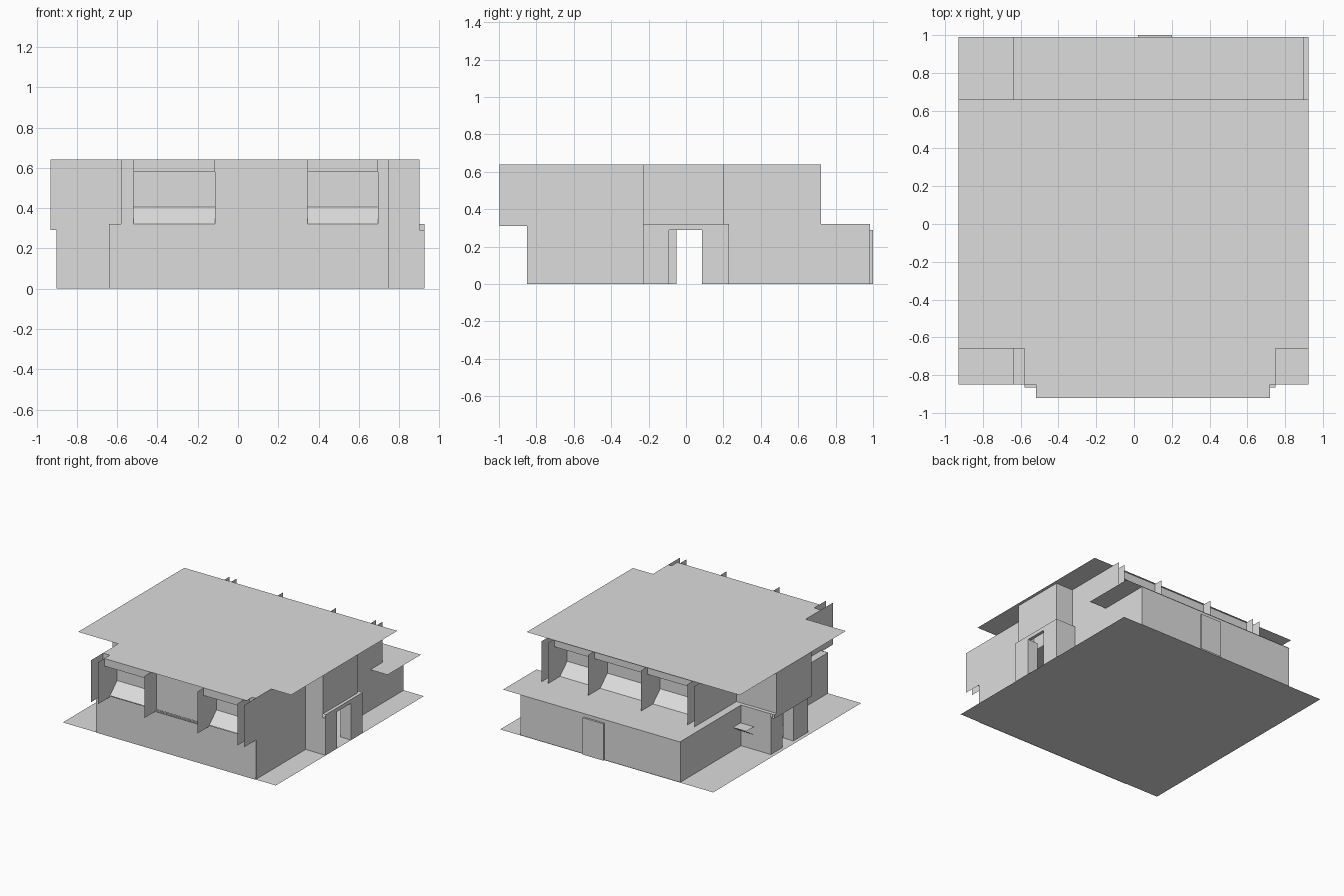
import bpy

if "Cube" in bpy.data.objects:
    bpy.data.objects.remove(bpy.data.objects["Cube"])

grey = bpy.data.materials.new("light_grey")
grey.diffuse_color = (0.72, 0.72, 0.72, 1)
grey.use_nodes = True
grey.node_tree.nodes["Principled BSDF"].inputs["Base Color"].default_value = grey.diffuse_color


def part(name, quads):
    """One object made of flat sheets."""
    verts, faces = [], []
    for q in quads:
        faces.append(tuple(range(len(verts), len(verts) + len(q))))
        verts += q
    me = bpy.data.meshes.new(name)
    me.from_pydata(verts, [], faces)
    me.materials.append(grey)
    ob = bpy.data.objects.new(name, me)
    bpy.context.collection.objects.link(ob)
    return ob


def facing(q, sign):
    return q if sign > 0 else q[::-1]


def sx(x, y0, y1, z0, z1, s=1):      # sheet facing +x or -x
    return facing([(x, y0, z0), (x, y1, z0), (x, y1, z1), (x, y0, z1)], s)


def sy(y, x0, x1, z0, z1, s=-1):     # sheet facing +y or -y
    return facing([(x0, y, z0), (x0, y, z1), (x1, y, z1), (x1, y, z0)], s)


def sz(z, x0, x1, y0, y1, s=1):      # sheet facing up or down
    return facing([(x0, y0, z), (x1, y0, z), (x1, y1, z), (x0, y1, z)], s)


L, R = -0.93, 0.925                  # plot limits in x
MID, TOP = 0.32, 0.64                # storey heights
F, B, WB = -0.85, 0.575, 0.985       # front wall, upper back wall, rear wing wall
WL, UL, WR = -0.64, -0.58, 0.75      # lower left, upper left, right walls
FINS = [-0.58, -0.52, -0.115, 0.345, 0.695, 0.75]

# ground slab and main roof
part("ground_plate", [sz(0, L, R, F, 0.99)])
part("main_roof", [sz(TOP, L, R, -0.66, 0.66)])

# ground floor walls
part("front_wall", [sy(F - 0.004, WL, WR, 0, MID)])
part("rear_wing_wall", [sy(WB, WL, WR, 0, MID, 1)])
part("right_wall", [sx(WR, F, -0.23, 0, TOP), sx(WR, 0.23, WB, 0, MID),
                    sx(WR, -0.23, B, MID, TOP)])
part("left_wall", [sx(WL, F, -0.23, 0, MID, -1), sx(WL, 0.23, WB, 0, MID, -1),
                   sx(UL, F, B, MID, TOP, -1), sz(MID, WL, UL, F, B)])

# rear wing roof with its overhang on the right
part("rear_wing_roof", [sz(MID, WL, 0.9, B, 0.99)])

# rear door plate
part("rear_door", [sy(1.0, 0.02, 0.2, 0, 0.29, 1), sz(0.29, 0.02, 0.2, WB, 1.0),
                   sx(0.02, WB, 1.0, 0, 0.29, -1), sx(0.2, WB, 1.0, 0, 0.29)])


def upper_front(name, y, d, panel):
    """Upper storey side: fins, piers, window bays and visor. d = outward direction."""
    part(name + "_fins", [sx(x, y, y + d * 0.148, 0.31, TOP) for x in FINS])
    piers = [sy(y, FINS[0], FINS[1], 0.31, TOP, d), sy(y, FINS[4], FINS[5], 0.31, TOP, d)]
    for a, b in ((FINS[0], FINS[1]), (FINS[4], FINS[5])):
        piers.append(sz(TOP, a, b, min(y, y - d * 0.19), max(y, y - d * 0.19)))
        piers.append(sz(0.31, a, b, min(y, y + d * 0.016), max(y, y + d * 0.016), -1))
    part(name + "_piers", piers)
    bays = [(FINS[1], FINS[2]), (FINS[3], FINS[4])]
    if panel:
        a, b = FINS[2], FINS[3]
        part(name + "_centre_panel", [
            sy(y, a, b, MID, TOP, d),
            sz(0.31, a + 0.01, b - 0.01, min(y, y + d * 0.016), max(y, y + d * 0.016), -1)])
    else:
        bays.insert(1, (FINS[2], FINS[3]))
    w = y - d * 0.09
    for i, (a, b) in enumerate(bays):
        part(f"{name}_window_{i}", [
            sy(w, a, b, 0.405, TOP, d),
            facing([(a, y, MID), (b, y, MID), (b, w, 0.405), (a, w, 0.405)], -d),
            sx(a, min(y, w), max(y, w), MID, TOP), sx(b, min(y, w), max(y, w), MID, TOP, -1)])
        part(f"{name}_fascia_{i}", [sy(y + d * 0.07, a, b, 0.58, TOP, d)])
    y0, y1 = sorted((y + d * 0.07, y - d * 0.19))
    part(name + "_visor", [sz(TOP - (0 if panel else 0.002), FINS[1], 0.72, y0, y1)])


upper_front("front", F, -1, True)
upper_front("back", B, 1, False)


def entry(name, s, wall, low, high, o0, o1):
    """Projecting entrance. s = side, low/high = outer x below/above the canopy."""
    def across(y, a, b, z0, z1, d):
        return sy(y, min(a, b), max(a, b), z0, z1, d)

    def flat(z, a, b, y0, y1, d=1):
        return sz(z, min(a, b), max(a, b), y0, y1, d)
    part(name + "_lower", [
        across(-0.23, wall, low, 0, 0.29, -1), across(0.23, wall, low, 0, MID, 1),
        sx(low, -0.23, o0, 0, 0.29, s), sx(low, o1, 0.23, 0, 0.29, s),
        flat(MID, wall, low, 0.2, 0.23)])
    part(name + "_upper", [
        across(-0.23, wall, high, 0.29, TOP, -1), across(0.2, wall, high, MID, TOP, 1),
        sx(high, -0.23, 0.2, MID, TOP, s)])
    out = s * max(abs(low), abs(high))
    inn = s * min(abs(low), abs(high))
    part(name + "_canopy", [
        sx(out, -0.23, 0.23, 0.29, MID, s), flat(MID, inn, out, -0.23, 0.23),
        flat(0.29, inn, out, -0.23, 0.23, -1)])
    # open door leaf and jamb
    leaf = s * (abs(low) - 0.09)
    part(name + "_door_leaf", [across(o0, leaf, low, 0, 0.29, 1),
                               across(o1, leaf, low, 0, 0.29, -1)])


entry("right_entry", 1, WR, 0.925, 0.9, -0.09, 0.085)
entry("left_entry", -1, -0.58, -0.9, -0.93, -0.05, 0.085)

# serving ledge on the left, tilted underside
a, b = -0.755, WL
part("left_ledge", [
    [(a, 0.235, 0.12), (b, 0.235, 0.12), (b, 0.33, 0.18), (a, 0.33, 0.18)],
    sz(0.182, a, b, 0.235, 0.33)])
